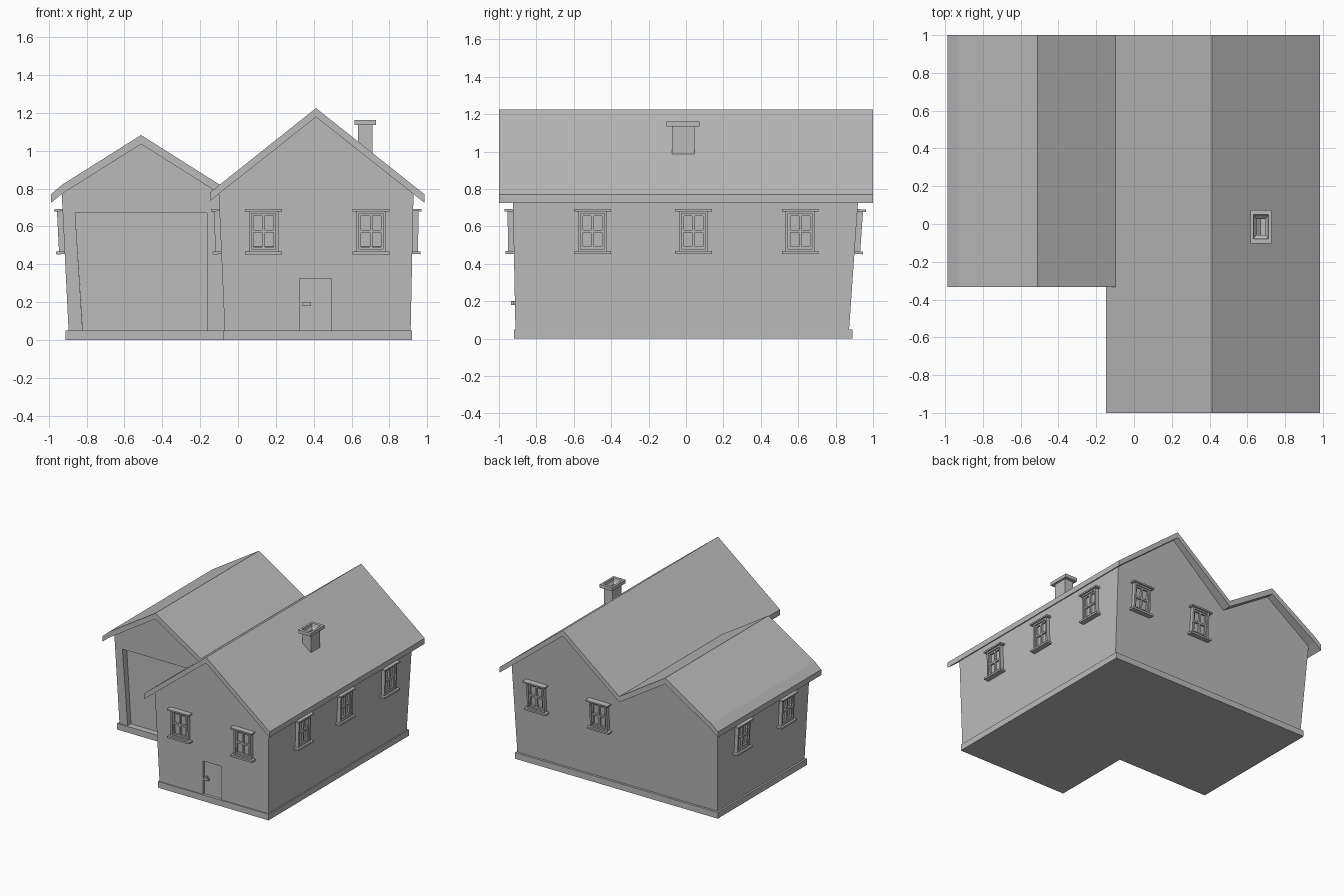
import bpy, bmesh
from math import radians, atan
from mathutils import Matrix, Vector

if "Cube" in bpy.data.objects:
    bpy.data.objects.remove(bpy.data.objects["Cube"], do_unlink=True)

grey = bpy.data.materials.new("plain_grey")
grey.use_nodes = True
grey.diffuse_color = (0.5, 0.5, 0.5, 1)
grey.node_tree.nodes["Principled BSDF"].inputs["Base Color"].default_value = (0.5, 0.5, 0.5, 1)


def finish(name, bm):
    bmesh.ops.recalc_face_normals(bm, faces=bm.faces)
    mesh = bpy.data.meshes.new(name)
    bm.to_mesh(mesh)
    bm.free()
    mesh.materials.append(grey)
    obj = bpy.data.objects.new(name, mesh)
    bpy.context.collection.objects.link(obj)
    return obj


def loft(name, rings):
    """Closed solid through rings of equal point count."""
    bm = bmesh.new()
    loops = [[bm.verts.new(p) for p in ring] for ring in rings]
    for a, b in zip(loops, loops[1:]):
        for i in range(len(a)):
            j = (i + 1) % len(a)
            bm.faces.new((a[i], a[j], b[j], b[i]))
    bm.faces.new(loops[0])
    bm.faces.new(loops[-1])
    return finish(name, bm)


def prism(name, profile, front, back, lean_front=0.0, lean_back=0.0):
    """x-z profile run along y; the end faces may lean outwards with height."""
    return loft(name, [[(x, front - lean_front * (z - 0.05), z) for x, z in profile],
                       [(x, back + lean_back * (z - 0.05), z) for x, z in profile]])


def add_box(bm, x0, x1, y0, y1, z0, z1):
    size = Vector((x1 - x0, y1 - y0, z1 - z0))
    mid = Vector((x0 + x1, y0 + y1, z0 + z1)) / 2
    bmesh.ops.create_cube(bm, size=1, matrix=Matrix.Translation(mid) @ Matrix.Diagonal(size.to_4d()))


def boxes(name, *items):
    bm = bmesh.new()
    for item in items:
        add_box(bm, *item)
    return finish(name, bm)


def cut(obj, cutter):
    mod = obj.modifiers.new("cut", 'BOOLEAN')
    mod.operation = 'DIFFERENCE'
    mod.solver = 'EXACT'
    mod.object = cutter
    bpy.context.view_layer.objects.active = obj
    bpy.ops.object.modifier_apply(modifier=mod.name)
    bpy.data.objects.remove(cutter, do_unlink=True)


# L-shaped foundation
plan = [(-0.91, -0.26), (-0.08, -0.26), (-0.08, -0.92), (0.92, -0.92), (0.92, 0.89), (-0.91, 0.89)]
loft("foundation", [[(x, y, z) for x, y in plan] for z in (0, 0.05)])

# Walls flare slightly outwards up to the roofs
LEAN_FRONT, LEAN_BACK, LEAN_RIGHT, LEAN_INNER, LEAN_LEFT = 0.02, 0.07, 0.02, 0.045, 0.05
house = prism("house_walls", [(-0.07, 0.05), (0.912, 0.05), (0.927, 0.775), (0.412, 1.185), (-0.102, 0.775)],
              -0.912, 0.872, LEAN_FRONT, LEAN_BACK)
garage = prism("garage_walls", [(-0.895, 0.05), (-0.07, 0.05), (-0.102, 0.78), (-0.512, 1.04), (-0.931, 0.775)],
               -0.25, 0.872, LEAN_FRONT, LEAN_BACK)

# Garage door set into a leaning recess
opening = [(-0.82, 0.04), (-0.165, 0.04), (-0.165, 0.67), (-0.86, 0.67)]
cut(garage, prism("garage_cutter", opening, -0.4, -0.2))
opening[:2] = [(-0.82, 0.05), (-0.165, 0.05)]
prism("garage_door", opening, -0.208, -0.199)

# Front door with lever handle
cut(house, boxes("door_cutter", (0.325, 0.49, -1.0, -0.888, 0.04, 0.325)))
boxes("front_door", (0.325, 0.49, -0.896, -0.887, 0.05, 0.325))
boxes("door_handle", (0.34, 0.355, -0.93, -0.89, 0.18, 0.2), (0.34, 0.385, -0.935, -0.92, 0.18, 0.2))

# Roofs: the house eave is trimmed where the two roofs meet in a valley
roof = prism("house_roof", [(-0.148, 0.735), (-0.148, 0.78), (0.412, 1.225), (0.985, 0.77),
                            (0.985, 0.725), (0.412, 1.178)], -1, 1)
cut(roof, boxes("eave_cutter", (-0.4, -0.099, -0.3, 1.2, 0.5, 1.0)))
prism("garage_roof", [(-0.988, 0.725), (-0.988, 0.77), (-0.93, 0.82), (-0.512, 1.083),
                      (-0.099, 0.822), (-0.099, 0.774), (-0.512, 1.035), (-0.93, 0.772)], -0.333, 1)


# Hollow chimney with a wider cap
def rect(half_x, half_y, z):
    return [(0.672 + sx * half_x, -0.015 + sy * half_y, z)
            for sx, sy in ((-1, -1), (1, -1), (1, 1), (-1, 1))]


loft("chimney", [rect(0.038, 0.06, 0.96), rect(0.038, 0.06, 1.135), rect(0.056, 0.088, 1.135),
                 rect(0.056, 0.088, 1.162), rect(0.039, 0.065, 1.162), rect(0.036, 0.058, 1.135),
                 rect(0.024, 0.042, 1.12), rect(0.024, 0.042, 1.02)])


# Windows: casing, sash, crossbars, pane, lintel and sill, facing local -y
def window(name, x, y, facing, lean):
    bm = bmesh.new()
    w, h = 0.078, 0.108
    for out, t in ((0.03, 0.014), (0.02, 0.026)):
        for s in (-1, 1):
            add_box(bm, *sorted((s * w, s * (w - t))), -out, 0.01, -h, h)
            add_box(bm, -w + t, w - t, -out, 0.01, *sorted((s * h, s * (h - t))))
    add_box(bm, -0.007, 0.007, -0.02, 0.01, -h + 0.026, h - 0.026)
    add_box(bm, -w + 0.026, w - 0.026, -0.02, 0.01, -0.007, 0.007)
    add_box(bm, -w + 0.02, w - 0.02, -0.006, 0.01, -h + 0.02, h - 0.02)
    add_box(bm, -0.098, 0.098, -0.045, 0.01, h - 0.002, h + 0.01)
    add_box(bm, -0.098, 0.098, -0.045, 0.01, -h - 0.013, -h + 0.002)
    bm.transform(Matrix.Translation((x, y, 0.575)) @ Matrix.Rotation(radians(facing), 4, 'Z')
                 @ Matrix.Rotation(atan(lean), 4, 'X'))
    finish(name, bm)


for i, x in enumerate((0.135, 0.703), 1):
    window(f"front_window_{i}", x, -0.9225, 0, LEAN_FRONT)
    window(f"back_window_{i}", x, 0.909, 180, LEAN_BACK)
for i, y in enumerate((-0.5, 0.04, 0.61), 1):
    window(f"right_wall_window_{i}", 0.9225, y, 90, LEAN_RIGHT)
    if y > -0.2:
        window(f"garage_window_{i}", -0.921, y, -90, LEAN_LEFT)
window("inner_wall_window", -0.0936, -0.5, -90, LEAN_INNER)
